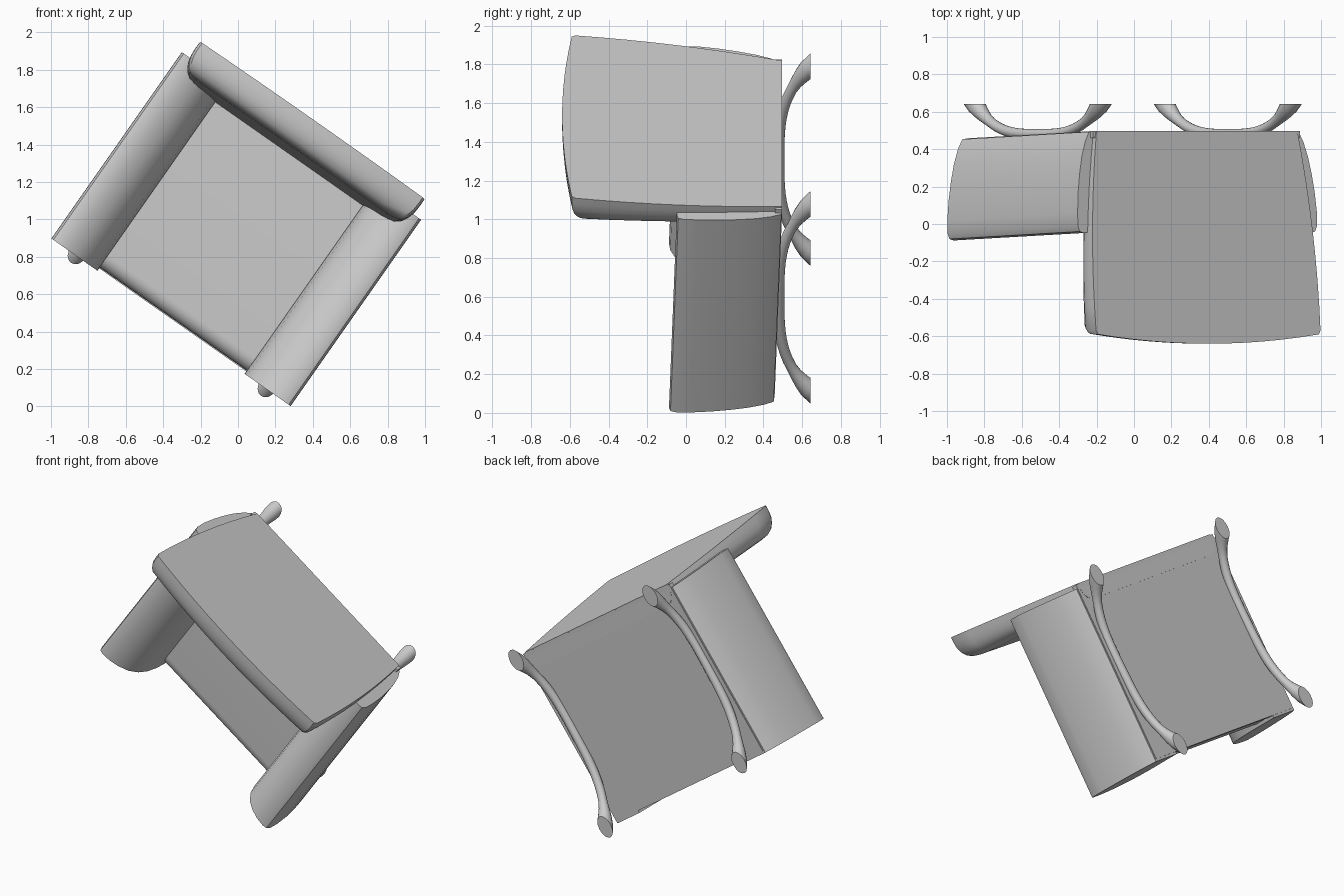
import bpy, bmesh, math
from mathutils import Matrix, Vector

if "Cube" in bpy.data.objects:
    bpy.data.objects.remove(bpy.data.objects["Cube"])

# Armchair is built upright (u = width, v = depth, h = height), then laid on its back and turned
ANG = math.radians(35)
C, S = math.cos(ANG), math.sin(ANG)
LAY = Matrix(((C, S, 0, 0), (0, 0, -1, 0), (-S, C, 0, 1), (0, 0, 0, 1)))
MID = 0.022


def finish(name, bm, angle=35):
    bmesh.ops.recalc_face_normals(bm, faces=bm.faces)
    me = bpy.data.meshes.new(name)
    bm.to_mesh(me)
    bm.free()
    me.transform(LAY)
    ob = bpy.data.objects.new(name, me)
    bpy.context.collection.objects.link(ob)
    bpy.ops.object.select_all(action='DESELECT')
    ob.select_set(True)
    bpy.context.view_layer.objects.active = ob
    bpy.ops.object.shade_smooth_by_angle(angle=math.radians(angle))
    return ob


def loft(rings):
    bm = bmesh.new()
    vs = [[bm.verts.new(p) for p in r] for r in rings]
    n = len(vs[0])
    for a, b in zip(vs, vs[1:]):
        for i in range(n):
            j = (i + 1) % n
            bm.faces.new((a[i], a[j], b[j], b[i]))
    bm.faces.new(vs[0])
    bm.faces.new(vs[-1])
    return bm


def tilt(v):
    return -0.033 * (v + 0.655)


# Arms: rounded inside, gently bowed outside, back end leaning with the backrest
ARM = [(0.684, -0.453), (0.712, -0.40), (0.738, -0.32), (0.757, -0.23), (0.772, -0.13),
       (0.781, -0.02), (0.780, 0.05), (0.768, 0.08), (0.74, 0.088), (0.68, 0.081),
       (0.62, 0.058), (0.562, 0.018), (0.52, -0.04), (0.495, -0.11), (0.482, -0.20),
       (0.480, -0.30), (0.480, -0.453)]
for side, label in ((-1, "left"), (1, "right")):
    front = [(MID + side * u, -0.656, h) for u, h in ARM]
    back = [(MID + side * u, 0.56 + 0.075 * min(h, 0), h + tilt(0.56)) for u, h in ARM]
    finish(label + "_arm", loft([front, back]))


# Seat: side profile with rounded front edges, wide flat underside below the arms
def corner(cv, ch, r, a0, a1, n=6):
    return [(cv + r * math.cos(math.radians(a0 + (a1 - a0) * i / n)),
             ch + r * math.sin(math.radians(a0 + (a1 - a0) * i / n))) for i in range(n + 1)]


prof = ([(0.5, -0.445)] + [(0.5, -0.22)] + corner(-0.555, -0.30, 0.08, 90, 180)
        + corner(-0.615, -0.425, 0.02, 180, 270, 3))
finish("seat", loft([[(u, v, h + tilt(v)) for v, h in prof] for u in (MID - 0.49, MID + 0.49)]))
base = [(-0.64, -0.457), (0.55, -0.457), (0.55, -0.42), (-0.64, -0.42)]
finish("seat_base", loft([[(u, v, h + tilt(v)) for v, h in base]
                          for u in (MID - 0.675, MID + 0.675)]))


# Backrest: flared panel with bowed top, leaning back, padded front
def back_ring(inset, depth):
    pts = []

    def add(u, h):
        t = (h + 0.49) / 1.08
        pts.append((MID + u, 0.556 + 0.107 * t - depth * min(1, 0.72 + 0.3 * t), h))

    def half(h):
        t = (h + 0.49) / 1.08
        return 0.657 + 0.075 * t + 0.1 * t * (1 - t) - inset

    top = 0.59 - inset
    levels = [-0.496 + (top - 0.02 + 0.496) * i / 8 for i in range(9)]
    for h in levels:
        add(half(h), h)
    w = half(top) - 0.012
    for i in range(13):
        k = 1 - 2 * i / 12
        add(w * k, top + 0.05 * (1 - k * k))
    for h in reversed(levels):
        add(-half(h), h)
    return pts


LAYERS = [(0, 0), (0, 0.04), (0.003, 0.08), (0.012, 0.112), (0.028, 0.142),
          (0.052, 0.16), (0.085, 0.168), (0.12, 0.172)]
finish("backrest", loft([back_ring(*l) for l in LAYERS]))

# Legs: arched tubes sunk into the base, flared feet cut flat at the floor
for side, label in ((-1, "left"), (1, "right")):
    rings = []
    for i in range(33):
        x = -0.70 + 1.40 * i / 32
        q = abs(x) / 0.585
        slope = -math.copysign(0.162 * 3.2 / 0.585 * q ** 2.2, x)
        nrm = Vector((0, -slope, 1)).normalized()
        f = min(max((abs(x) - 0.46) / 0.12, 0), 1)
        r = 0.028 + 0.024 * f
        cen = Vector((MID + side * 0.62, x - 0.043, -0.48 - 0.162 * q ** 3.2))
        rings.append([cen + r * (math.cos(a) * Vector((1, 0, 0)) + math.sin(a) * nrm)
                      for a in [2 * math.pi * k / 16 for k in range(16)]])
    bm = loft(rings)
    geom = bm.verts[:] + bm.edges[:] + bm.faces[:]
    bmesh.ops.bisect_plane(bm, geom=geom, plane_co=(0, 0, -0.642), plane_no=(0, 0, -1),
                           clear_outer=True)
    bmesh.ops.holes_fill(bm, edges=[e for e in bm.edges if e.is_boundary], sides=0)
    finish(label + "_legs", bm)
